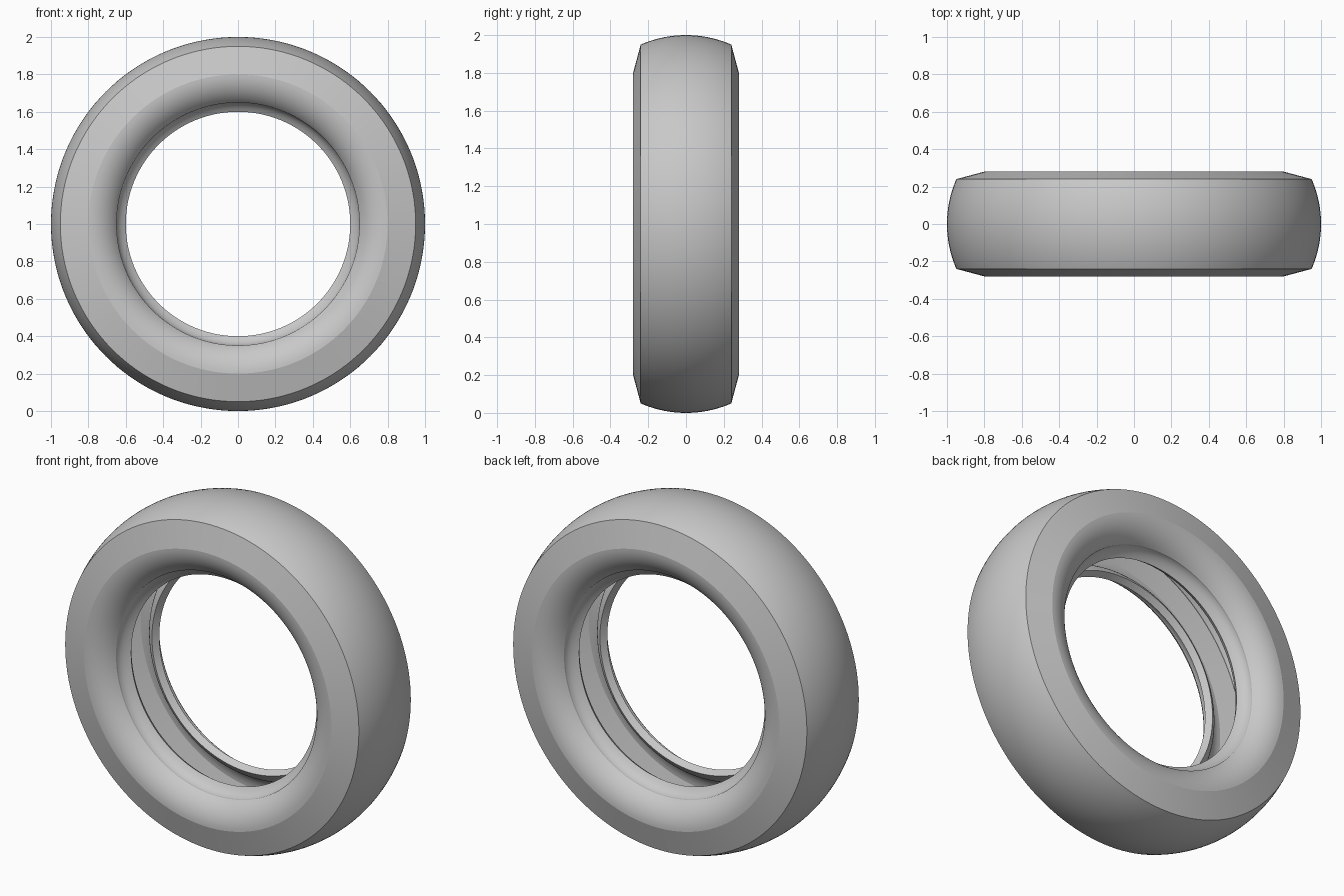
import bpy, bmesh, math
from mathutils import Vector

if "Cube" in bpy.data.objects:
    bpy.data.objects.remove(bpy.data.objects["Cube"])

SEGMENTS = 144
WALL = 0.042

# Half of the outer cross-section as (radius, y), from tread centre to bead lip
half = []
for i in range(11):                      # crowned tread, arc of radius 0.6
    y = 0.24 * i / 10
    half.append((0.4 + math.sqrt(0.36 - y * y) - (0.0), y))
for i in range(13):                      # flat shoulder ends at 0.80, then rounded sidewall
    a = math.asin(0.15 / 0.18) * i / 12
    half.append((0.80 - 0.1806 * math.sin(a), 0.28 - 0.1806 * (1 - math.cos(a))))
p0, p1, p2 = Vector((0.65, 0.20)), Vector((0.65, 0.16)), Vector((0.60, 0.13))
for i in range(1, 9):                    # hollow curve down to the bead lip
    t = i / 8
    half.append(tuple(p0 * (1 - t) ** 2 + p1 * 2 * t * (1 - t) + p2 * t * t))

# Mirror to the full outer skin
outer = [Vector((r, -y)) for r, y in reversed(half[1:])] + [Vector(p) for p in half]

# Offset inward to get the hollow inside
inner = []
for i, p in enumerate(outer):
    d_prev = (p - outer[max(i - 1, 0)]).normalized()
    d_next = (outer[min(i + 1, len(outer) - 1)] - p).normalized()
    d = (d_prev + d_next).normalized()
    inner.append(p + Vector((-d.y, d.x)) * WALL)
section = outer + inner[::-1]

# Revolve the closed section around the y axis
bm = bmesh.new()
rings = []
for s in range(SEGMENTS):
    a = 2 * math.pi * s / SEGMENTS
    rings.append([bm.verts.new((p.x * math.cos(a), p.y, 1 + p.x * math.sin(a))) for p in section])
n = len(section)
for s in range(SEGMENTS):
    a, b = rings[s], rings[(s + 1) % SEGMENTS]
    for k in range(n):
        m = (k + 1) % n
        bm.faces.new((a[k], a[m], b[m], b[k]))
bmesh.ops.recalc_face_normals(bm, faces=bm.faces[:])
mesh = bpy.data.meshes.new("tire")
bm.to_mesh(mesh)
bm.free()

tire = bpy.data.objects.new("tire", mesh)
bpy.context.collection.objects.link(tire)

# Plain grey
grey = bpy.data.materials.new("grey")
grey.diffuse_color = (0.58, 0.58, 0.58, 1)
grey.use_nodes = True
grey.node_tree.nodes["Principled BSDF"].inputs["Base Color"].default_value = grey.diffuse_color
mesh.materials.append(grey)

# Smooth with crisp shoulder and bead edges
bpy.context.view_layer.objects.active = tire
tire.select_set(True)
bpy.ops.object.shade_smooth_by_angle(angle=math.radians(11))
